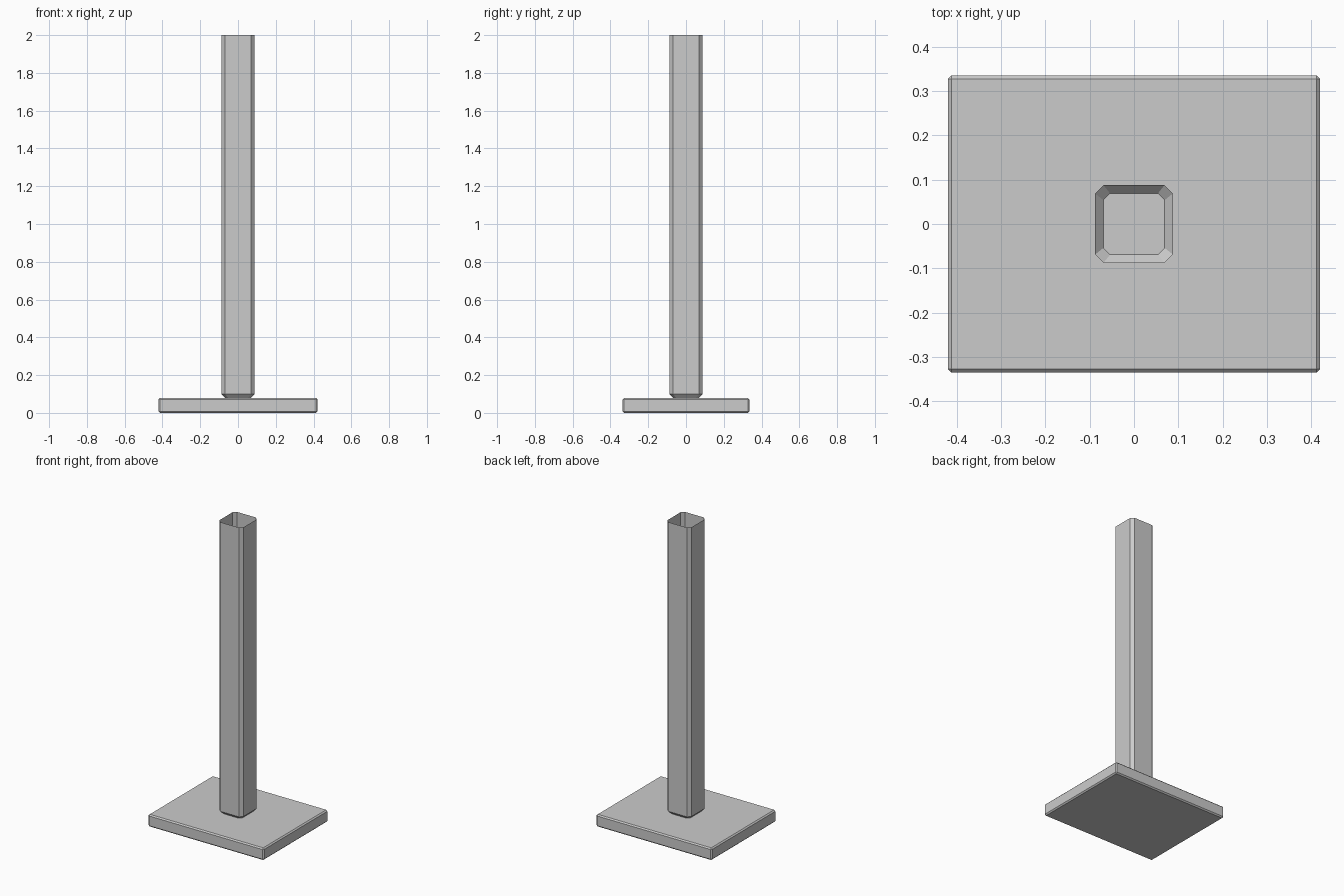
import bpy
import bmesh

cube = bpy.data.objects.get("Cube")
if cube:
    bpy.data.objects.remove(cube, do_unlink=True)

# Single grey finish
grey = bpy.data.materials.new("plain grey")
grey.use_nodes = True
colour = (0.6, 0.6, 0.6, 1)
grey.diffuse_color = colour
grey.node_tree.nodes["Principled BSDF"].inputs["Base Color"].default_value = colour


def add_object(name, bm):
    mesh = bpy.data.meshes.new(name)
    bm.to_mesh(mesh)
    bm.free()
    mesh.materials.append(grey)
    obj = bpy.data.objects.new(name, mesh)
    bpy.context.collection.objects.link(obj)
    return obj


# Base plate: a slab with every edge chamfered
width, depth, height = 0.84, 0.67, 0.08
bm = bmesh.new()
bmesh.ops.create_cube(bm, size=1)
for v in bm.verts:
    v.co.x *= width
    v.co.y *= depth
    v.co.z = (v.co.z + 0.5) * height
bmesh.ops.bevel(bm, geom=bm.edges[:], offset=0.008, segments=1, affect='EDGES')
add_object("base_plate", bm)

# Post: thin open-topped square tube with chamfered corners and a tapered foot
half, cut = 0.0875, 0.019
corners = [(half, half - cut), (half - cut, half)]
outline = []
for x, y in corners:
    outline.append((x, y))
for _ in range(3):
    outline += [(-y, x) for x, y in outline[-2:]]

bm = bmesh.new()
rings = [[bm.verts.new((x * s, y * s, z)) for x, y in outline]
         for s, z in ((0.79, height), (1, 0.1), (1, 2))]
for low, high in zip(rings, rings[1:]):
    for i in range(len(outline)):
        j = (i + 1) % len(outline)
        bm.faces.new((low[i], low[j], high[j], high[i]))
add_object("hollow_post", bm)
